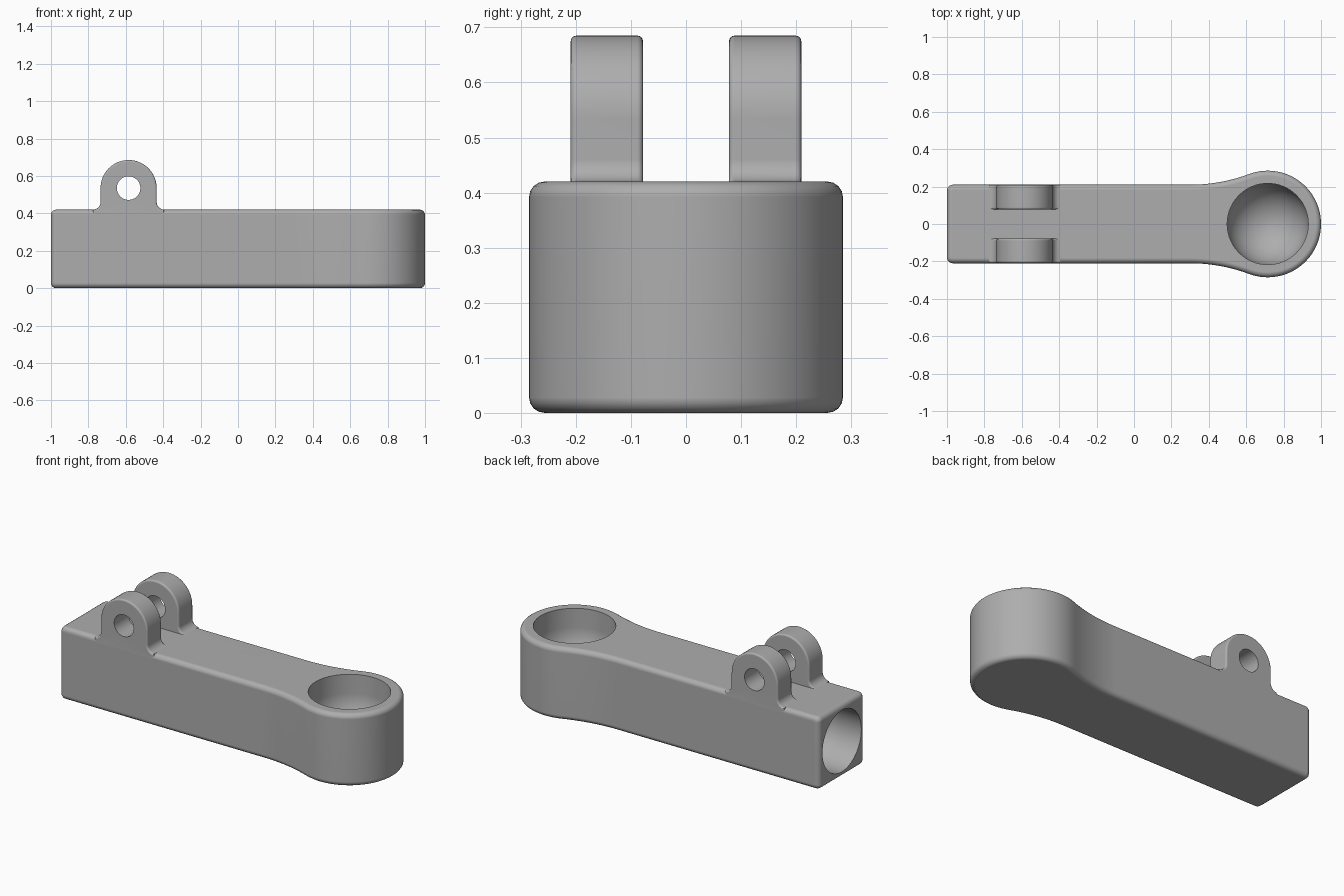
import bpy, bmesh
from math import sin, cos, pi, radians, atan2
from mathutils import Matrix, Vector

cube = bpy.data.objects.get("Cube")
if cube:
    bpy.data.objects.remove(cube, do_unlink=True)

steel = bpy.data.materials.new("plain grey")
steel.use_nodes = True
GREY = (0.42, 0.42, 0.42, 1)
steel.diffuse_color = GREY
steel.node_tree.nodes["Principled BSDF"].inputs["Base Color"].default_value = GREY


def arc(cx, cy, r, a0, a1, n):
    """Points along an arc, angles in radians."""
    return [(cx + r * cos(a0 + (a1 - a0) * i / n),
             cy + r * sin(a0 + (a1 - a0) * i / n)) for i in range(n + 1)]


def make_object(name, bm):
    bmesh.ops.recalc_face_normals(bm, faces=bm.faces)
    mesh = bpy.data.meshes.new(name)
    bm.to_mesh(mesh)
    bm.free()
    mesh.materials.append(steel)
    obj = bpy.data.objects.new(name, mesh)
    bpy.context.collection.objects.link(obj)
    return obj


def prism(name, outline, depth, bevel, matrix):
    """Extrude an outline along local z and round both rims."""
    bm = bmesh.new()
    base = bm.faces.new([bm.verts.new((x, y, 0)) for x, y in outline])
    extruded = bmesh.ops.extrude_face_region(bm, geom=[base], use_keep_orig=True)
    top = [f for f in extruded["geom"] if isinstance(f, bmesh.types.BMFace)][0]
    bmesh.ops.translate(bm, verts=top.verts, vec=(0, 0, depth))
    bmesh.ops.recalc_face_normals(bm, faces=bm.faces)
    bmesh.ops.bevel(bm, geom=list(base.edges) + list(top.edges), offset=bevel,
                    segments=4, profile=0.5, affect='EDGES', clamp_overlap=True)
    bm.transform(matrix)
    return make_object(name, bm)


def round_cutter(name, r, length, matrix):
    """Round-bottomed bore: a hemisphere below local z = 0, a cylinder above."""
    bm = bmesh.new()
    profile = arc(0, 0, r, -pi / 2, 0, 14) + [(r, length), (0, length)]
    verts = [bm.verts.new((x, 0, z)) for x, z in profile]
    edges = [bm.edges.new(pair) for pair in zip(verts, verts[1:])]
    bmesh.ops.spin(bm, geom=verts + edges, cent=(0, 0, 0), axis=(0, 0, 1),
                   angle=2 * pi, steps=64)
    bmesh.ops.remove_doubles(bm, verts=bm.verts, dist=1e-4)
    bm.transform(matrix)
    return make_object(name, bm)


def combine(target, tool, operation):
    mod = target.modifiers.new(operation.lower(), 'BOOLEAN')
    mod.operation, mod.object, mod.solver = operation, tool, 'EXACT'
    bpy.context.view_layer.objects.active = target
    bpy.ops.object.modifier_apply(modifier=mod.name)
    bpy.data.objects.remove(tool, do_unlink=True)


# Arm outline: straight shank flowing into a round head
HEIGHT, HALF = 0.42, 0.21
HEAD_X, HEAD_R = 0.715, 0.285
NECK_X, NECK_R = 0.30, 0.90
CORNER = 0.03
turn = atan2(HEAD_X - NECK_X, HALF + NECK_R)
head_a = pi / 2 + turn
neck = arc(NECK_X, HALF + NECK_R, NECK_R, -pi / 2, -pi / 2 + turn, 10)
corner = arc(-1 + CORNER, HALF - CORNER, CORNER, pi, pi / 2, 4)
upper = corner + neck
head = arc(HEAD_X, 0, HEAD_R, head_a, -head_a, 56)[1:-1]
outline = upper + head + [(x, -y) for x, y in reversed(upper)]
arm = prism("rocker_arm", outline, HEIGHT, 0.028, Matrix())

# Pair of pivot ears with flared feet and round tops
EAR_X, EAR_Z, EAR_R, FLARE = -0.585, 0.535, 0.15, 0.04
half_ear = [(EAR_R + FLARE, 0.35)] + arc(EAR_R + FLARE, HEIGHT + FLARE, FLARE,
                                        -pi / 2, -pi, 6)
ear_outline = (half_ear + arc(0, EAR_Z, EAR_R, 0, pi, 32)
               + [(-x, z) for x, z in reversed(half_ear)])
upright = Matrix.Rotation(radians(90), 4, 'X')
for side, back_y in (("left", -0.078), ("right", 0.2095)):
    place = Matrix.Translation((EAR_X, back_y, 0)) @ upright
    combine(arm, prism(side + "_ear", ear_outline, 0.1315, 0.017, place), 'UNION')

# Pivot hole through both ears
bm = bmesh.new()
bmesh.ops.create_cone(bm, cap_ends=True, segments=40, radius1=0.063,
                      radius2=0.063, depth=1)
bm.transform(Matrix.Translation((EAR_X, 0, EAR_Z)) @ upright)
combine(arm, make_object("pivot_hole", bm), 'DIFFERENCE')

# Round-bottomed socket in the head and bore in the shank end
combine(arm, round_cutter("head_socket", 0.217, 0.3,
                          Matrix.Translation((HEAD_X, 0, 0.31))), 'DIFFERENCE')
combine(arm, round_cutter("end_bore", 0.178, 0.3,
                          Matrix.Translation((-0.86, 0, HEIGHT / 2))
                          @ Matrix.Rotation(radians(-90), 4, 'Y')), 'DIFFERENCE')

# Smooth rounded surfaces while keeping hard rims
bpy.ops.object.select_all(action='DESELECT')
arm.select_set(True)
bpy.context.view_layer.objects.active = arm
bpy.ops.object.shade_smooth_by_angle(angle=radians(32))
weighted = arm.modifiers.new("weighted_normals", 'WEIGHTED_NORMAL')
weighted.keep_sharp = True
